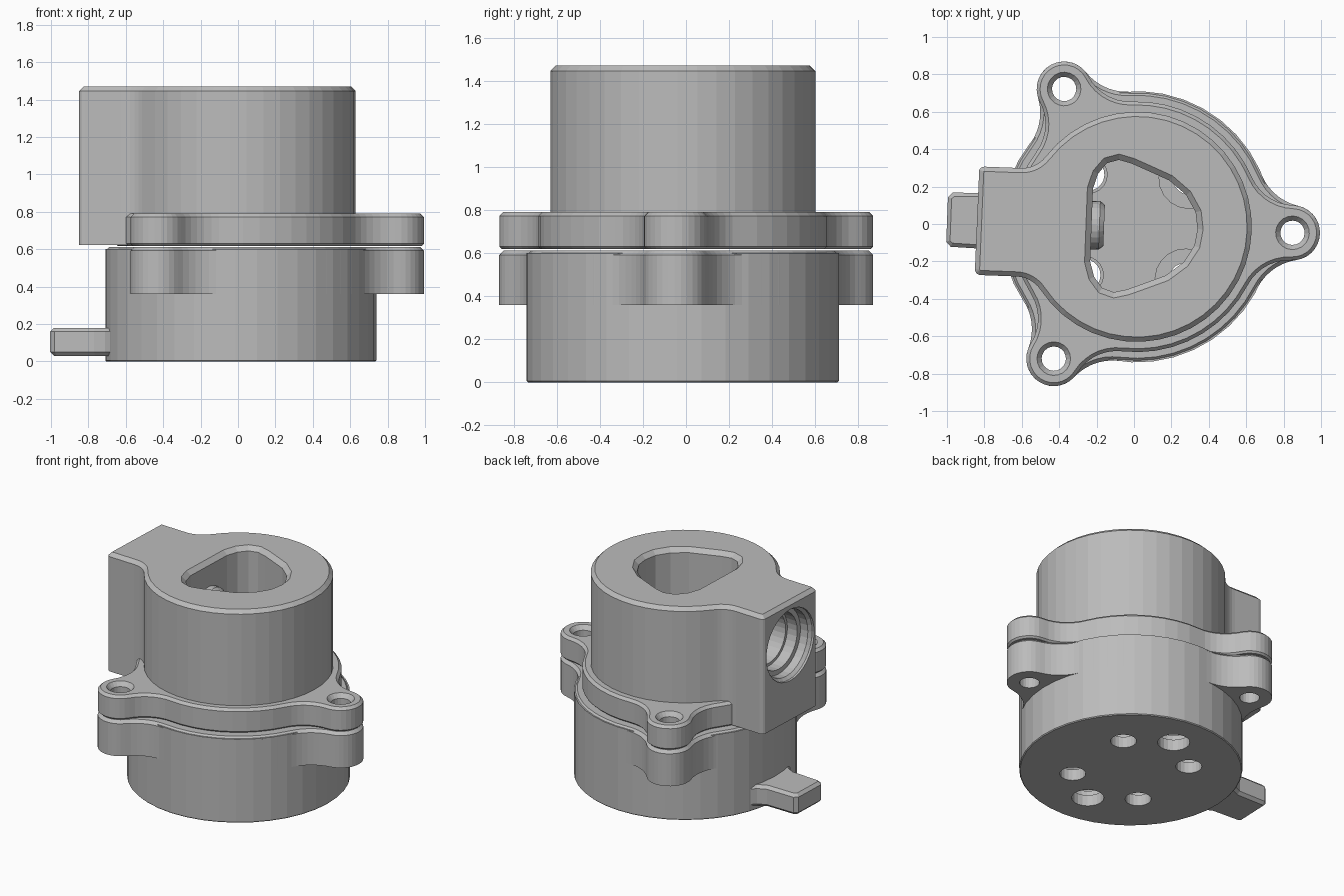
import bpy, bmesh
from math import pi, cos, sin, atan2, acos, sqrt, radians
from mathutils import Matrix, Vector

cube = bpy.data.objects.get("Cube")
if cube:
    bpy.data.objects.remove(cube, do_unlink=True)

grey = bpy.data.materials.new("plain grey")
grey.use_nodes = True
colour = (0.5, 0.5, 0.5, 1)
grey.diffuse_color = colour
grey.node_tree.nodes["Principled BSDF"].inputs["Base Color"].default_value = colour

# The whole casting is turned slightly about its own axis
FRAME = Matrix.Translation((0.015, -0.015, 0)) @ Matrix.Rotation(radians(-2.2), 4, 'Z')
LUG_DIST, LUG_R = 0.833, 0.147
SPLIT, FLANGE_TOP, TOP = 0.615, 0.79, 1.47
BORE_Z = 1.16


def arc(cx, cy, r, a0, a1, n):
    """Arc points, leaving out the end point."""
    return [(cx + r * cos(a0 + (a1 - a0) * i / n),
             cy + r * sin(a0 + (a1 - a0) * i / n)) for i in range(n)]


def circle(r, n=40, cx=0, cy=0):
    return arc(cx, cy, r, 0, 2 * pi, n)


def inset(points, d):
    """Move a counter-clockwise outline inwards by d."""
    out = []
    for i, p in enumerate(points):
        p = Vector(p)
        a = (p - Vector(points[i - 1])).normalized()
        b = (Vector(points[(i + 1) % len(points)]) - p).normalized()
        n = Vector((-a.y - b.y, a.x + b.x)).normalized()
        out.append(tuple(p + n * d / max(0.5, n.dot(Vector((-a.y, a.x))))))
    return out


def loft(name, rings, matrix=FRAME):
    """Solid through outlines given as (points, height)."""
    bm = bmesh.new()
    loops = [[bm.verts.new((x, y, z)) for x, y in pts] for pts, z in rings]
    bm.faces.new(loops[0][::-1])
    bm.faces.new(loops[-1])
    for low, high in zip(loops, loops[1:]):
        for i in range(len(low)):
            j = (i + 1) % len(low)
            bm.faces.new((low[i], low[j], high[j], high[i]))
    bm.transform(matrix)
    bmesh.ops.recalc_face_normals(bm, faces=bm.faces)
    mesh = bpy.data.meshes.new(name)
    bm.to_mesh(mesh)
    bm.free()
    mesh.materials.append(grey)
    ob = bpy.data.objects.new(name, mesh)
    bpy.context.collection.objects.link(ob)
    return ob


def slab(name, pts, z0, z1, low=0, high=0):
    """Plate with optional chamfers at its lower and upper rim."""
    rings = []
    if low:
        rings.append((inset(pts, low), z0))
    rings += [(pts, z0 + low), (pts, z1 - high)]
    if high:
        rings.append((inset(pts, high), z1))
    return loft(name, rings)


def cut(ob, cutters):
    for c in cutters:
        c.hide_render = True
        mod = ob.modifiers.new("cut", 'BOOLEAN')
        mod.operation, mod.solver, mod.object = 'DIFFERENCE', 'EXACT', c
        bpy.context.view_layer.objects.active = ob
        bpy.ops.object.modifier_apply(modifier=mod.name)


def lug_outline(R, f):
    """Disc with three filleted screw lugs."""
    c = R + f
    t = acos((c * c + LUG_DIST ** 2 - (LUG_R + f) ** 2) / (2 * c * LUG_DIST))
    fx, fy = c * cos(t), c * sin(t)
    phi = atan2(fy, LUG_DIST - fx)
    third = arc(fx, -fy, f, pi - t, phi, 7)
    third += arc(LUG_DIST, 0, LUG_R, phi - pi, pi - phi, 14)
    third += arc(fx, fy, f, -phi, t - pi, 7)
    third += arc(0, 0, R, t, 2 * pi / 3 - t, 9)
    pts = []
    for k in range(3):
        a = k * 2 * pi / 3
        pts += [(x * cos(a) - y * sin(a), x * sin(a) + y * cos(a)) for x, y in third]
    return pts


def housing_outline(R=0.615, w=0.29, x0=-0.856, f=0.16, r=0.03):
    """Disc with a square port block blended into its side."""
    cx, cy = -sqrt((R + f) ** 2 - (w + f) ** 2), w + f
    al = atan2(cy, cx)
    return (arc(0, 0, R, -al, al, 34)
            + arc(cx, cy, f, al - pi, -pi / 2, 6) + [(cx, w)]
            + arc(x0 + r, w - r, r, pi / 2, pi, 4)
            + arc(x0 + r, r - w, r, pi, 1.5 * pi, 4) + [(x0 + r, -w)]
            + arc(cx, -cy, f, pi / 2, pi - al, 6))


# Cutters: rounded D opening
half = [(0.34, 0.1), (0.28, 0.2), (0.18, 0.28), (0.07, 0.325), (-0.03, 0.365),
        (-0.11, 0.385), (-0.19, 0.36), (-0.245, 0.29), (-0.272, 0.2)]
opening = [(0.355, 0)] + half + [(x, -y) for x, y in reversed(half)]
throat = inset(opening, 0.03)
opening_cut = loft("opening_cutter", [(throat, 0.5), (throat, TOP - 0.03),
                                      (opening, TOP), (opening, TOP + 0.1)])

# Cutters: stepped side port
side = FRAME @ Matrix.Translation((0, 0, BORE_Z)) @ Matrix.Rotation(pi / 2, 4, 'Y')
steps = [(0.255, -0.95), (0.255, -0.84), (0.235, -0.82), (0.235, -0.76),
         (0.2, -0.76), (0.2, -0.68), (0.18, -0.68), (0.18, -0.42),
         (0.08, -0.38), (0.08, -0.1)]
port_cut = loft("port_cutter", [(circle(r, 32), x) for r, x in steps], side)

# Cutters: screw holes with a recessed rim
screw_cuts = []
for k in range(3):
    a = k * 2 * pi / 3
    at = (LUG_DIST * cos(a), LUG_DIST * sin(a))
    screw_cuts.append(loft("screw_cutter", [
        (circle(r, 20, *at), z) for r, z in
        ((0.065, 0.2), (0.065, FLANGE_TOP - 0.03), (0.09, FLANGE_TOP), (0.09, 0.85))]))

# Cutters: inner chamber and floor holes
chamber_cut = loft("chamber_cutter", [(circle(0.6), 0.12), (circle(0.6), 0.8)])
floor_cuts = []
for deg in (45, 90, 135, 225, 270, 315):
    a = radians(deg)
    wide = deg in (90, 270)
    d, r = (0.455, 0.105) if wide else (0.38, 0.085)
    at = (d * cos(a), d * sin(a))
    rim = 0.16 if cos(a) > 0.1 else r + 0.015
    floor_cuts.append(loft("floor_cutter", [
        (circle(q, 20, *at), z) for q, z in
        ((r, -0.1), (r, 0.08), (rim, 0.08), (rim, 0.2))]))

# Lower cup and its lugs
base_cup = slab("base_cup", circle(0.725), 0, 0.6, low=0.006)
cut(base_cup, [chamber_cut] + floor_cuts)
base_lugs = slab("base_lugs", lug_outline(0.723, 0.28), 0.36, SPLIT - 0.003, high=0.02)
cut(base_lugs, [chamber_cut] + screw_cuts)

# Locating tab low on the side
tab_half = [(-0.66, 0.25), (-0.72, 0.18), (-0.78, 0.15), (-0.99, 0.145), (-1.015, 0.12)]
tab_outline = tab_half + [(x, -y) for x, y in reversed(tab_half)]
slab("locating_tab", tab_outline, 0.03, 0.18, low=0.02, high=0.02)

# Upper flange and housing
flange = slab("upper_flange", lug_outline(0.67, 0.25), SPLIT + 0.003, FLANGE_TOP,
              low=0.012, high=0.018)
cut(flange, [opening_cut] + screw_cuts)
housing = slab("upper_housing", housing_outline(), SPLIT + 0.008, TOP, high=0.025)
cut(housing, [opening_cut, port_cut])

# Port nozzle reaching into the opening
nozzle = loft("port_nozzle", [(circle(r, 24), x) for r, x in
                              ((0.13, -0.3), (0.13, -0.2), (0.11, -0.175))], side)
cut(nozzle, [port_cut])

# Cutters are no longer needed
for c in [opening_cut, port_cut, chamber_cut] + screw_cuts + floor_cuts:
    bpy.data.objects.remove(c, do_unlink=True)
